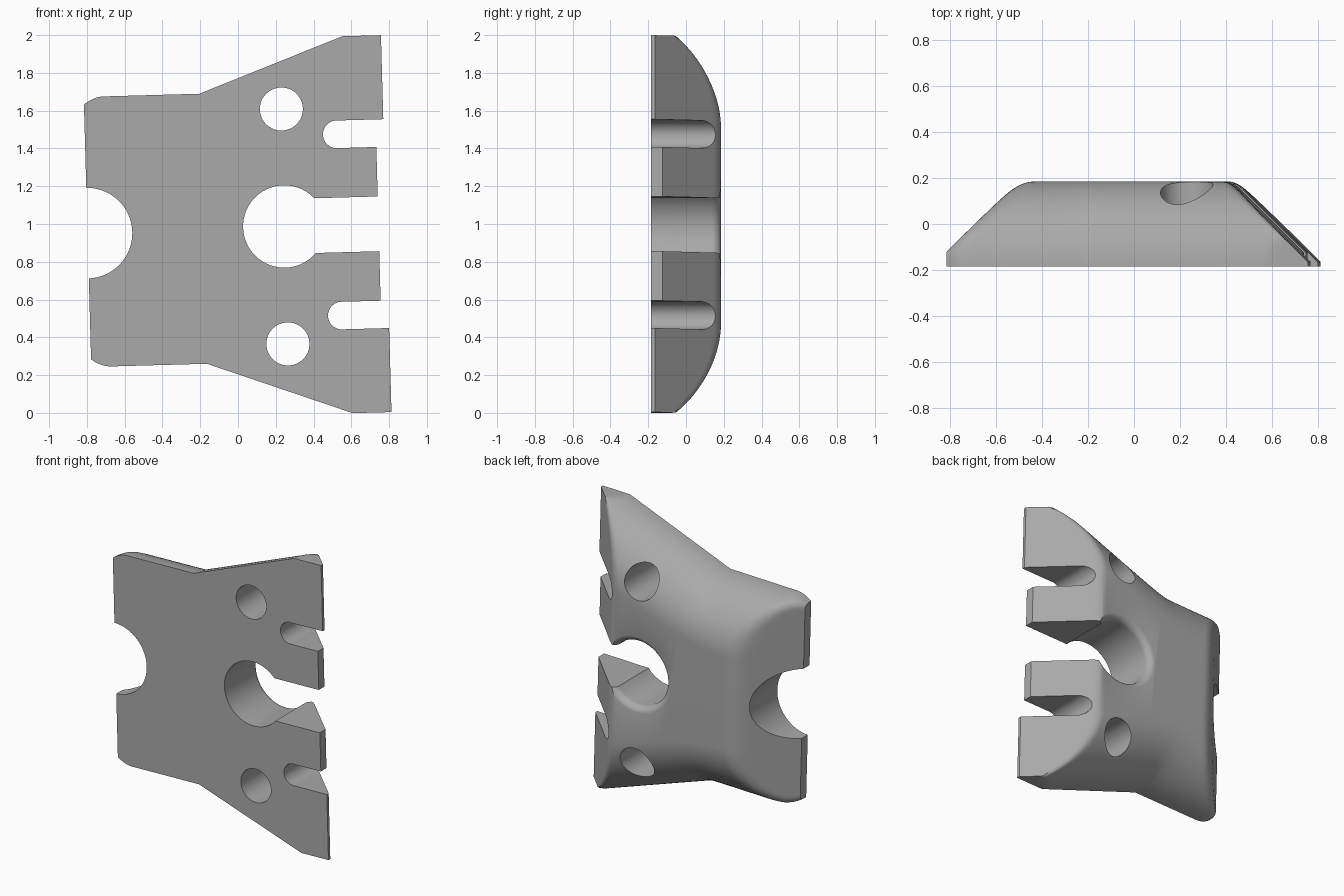
import bpy, bmesh
from math import sin, cos, asin, pi, sqrt
from mathutils import Matrix

cube = bpy.data.objects.get("Cube")
if cube:
    bpy.data.objects.remove(cube, do_unlink=True)

FRONT, DEPTH = -0.185, 0.37
DOME = 0.42        # how far the rounded shoulder reaches inward
TILT = 0.028
STEPS = 14


def make_object(name, bm):
    bmesh.ops.recalc_face_normals(bm, faces=bm.faces)
    mesh = bpy.data.meshes.new(name)
    bm.to_mesh(mesh)
    bm.free()
    obj = bpy.data.objects.new(name, mesh)
    bpy.context.collection.objects.link(obj)
    return obj


def skin(name, rings):
    """Closed solid through a list of equal-length rings."""
    bm = bmesh.new()
    loops = [[bm.verts.new(p) for p in ring] for ring in rings]
    n = len(loops[0])
    for a, b in zip(loops, loops[1:]):
        for i in range(n):
            j = (i + 1) % n
            bm.faces.new((a[i], a[j], b[j], b[i]))
    bm.faces.new(loops[0])
    bm.faces.new(loops[-1])
    return make_object(name, bm)


def soft_min(a, b, k):
    if k <= 0:
        return min(a, b)
    h = max(k - abs(a - b), 0) / k
    return min(a, b) - h * h * k / 4


def half_height(x, inset):
    """Half the height of the outline: straight, then flaring past the waist."""
    u, r = x + 0.185, inset * 0.6
    h = 0.715 + 0.37 * 0.5 * (u + sqrt(u * u + r * r))
    if x < -0.69:
        h -= 0.04 * ((x + 0.69) / 0.107) ** 2
    return min(0.998, h - inset)


def section(x):
    """Domed cross-section, capped by the sloping end faces."""
    cap = min(x + 0.677, 0.62 - x)
    fillet = 0.07 if x < 0 else 0.04
    split = asin(min(0.9, (cap - FRONT) / DEPTH))
    angles = [split * i / STEPS for i in range(STEPS)]
    angles += [split + (pi / 2 - split) * i / STEPS for i in range(STEPS + 1)]
    half = []
    for t in angles:
        y = FRONT + DEPTH * sin(t)
        z = half_height(x, DOME * (1 - cos(t)))
        half.append((x, soft_min(y, cap, min(fillet, y - FRONT)), z))
    return half + [(x, y, -z) for x, y, z in reversed(half)]


# Body
knots = [-0.797, -0.69, -0.52, -0.42, -0.25, -0.12, 0.38, 0.5, 0.582, 0.785]
stations = [a + (b - a) * i / 8 for a, b in zip(knots, knots[1:]) for i in range(8)]
body = skin("plate_body", [section(x) for x in stations + knots[-1:]])


def round_cutter(x, z, profile, sides=64):
    return skin("round_cutter", [
        [(x + r * cos(2 * pi * i / sides), y, z + r * sin(2 * pi * i / sides))
         for i in range(sides)] for y, r in profile])


def straight(r):
    return [(-0.4, r), (0.4, r)]


def box_cutter(x0, x1, z, half):
    return skin("box_cutter", [
        [(x0, y, z - half), (x1, y, z - half), (x1, y, z + half), (x0, y, z + half)]
        for y in (-0.41, 0.41)])


# Central bore with a rounded rim at the back
R = 0.05
flare = [(-0.4, 0.218)]
flare += [(0.186 - R + R * sin(a * pi / 16), 0.218 + R * (1 - cos(a * pi / 16)))
          for a in range(9)]
flare += [(0.4, 0.268)]

cutters = [
    round_cutter(0.245, 0, flare),
    box_cutter(0.3, 1, 0, 0.145),               # channel from bore to edge
    box_cutter(0.744, 1.1, 0, 0.48),            # shorter inner tabs
    round_cutter(-0.8, -0.006, straight(0.24)),  # half-round notch
]
for side in (-1, 1):
    cutters += [
        round_cutter(0.247, side * 0.622, straight(0.114)),
        round_cutter(0.537, side * 0.48, straight(0.0735)),
        box_cutter(0.537, 1.2, side * 0.48, 0.073),
    ]

bpy.context.view_layer.objects.active = body
for cutter in cutters:
    cutter.hide_render = True
    mod = body.modifiers.new("cut", 'BOOLEAN')
    mod.operation = 'DIFFERENCE'
    mod.solver = 'EXACT'
    mod.object = cutter
    bpy.ops.object.modifier_apply(modifier=mod.name)
    bpy.data.objects.remove(cutter, do_unlink=True)

# Slight lean, then stand on the ground
body.data.transform(Matrix.Translation((0, 0, 0.98)) @ Matrix.Rotation(-TILT, 4, 'Y'))

# Colour
GREY = (0.4, 0.4, 0.4, 1)
mat = bpy.data.materials.new("plain grey")
mat.use_nodes = True
mat.diffuse_color = GREY
mat.node_tree.nodes["Principled BSDF"].inputs["Base Color"].default_value = GREY
body.data.materials.clear()
body.data.materials.append(mat)

bpy.ops.object.select_all(action='DESELECT')
body.select_set(True)
bpy.ops.object.shade_smooth_by_angle(angle=0.5)
